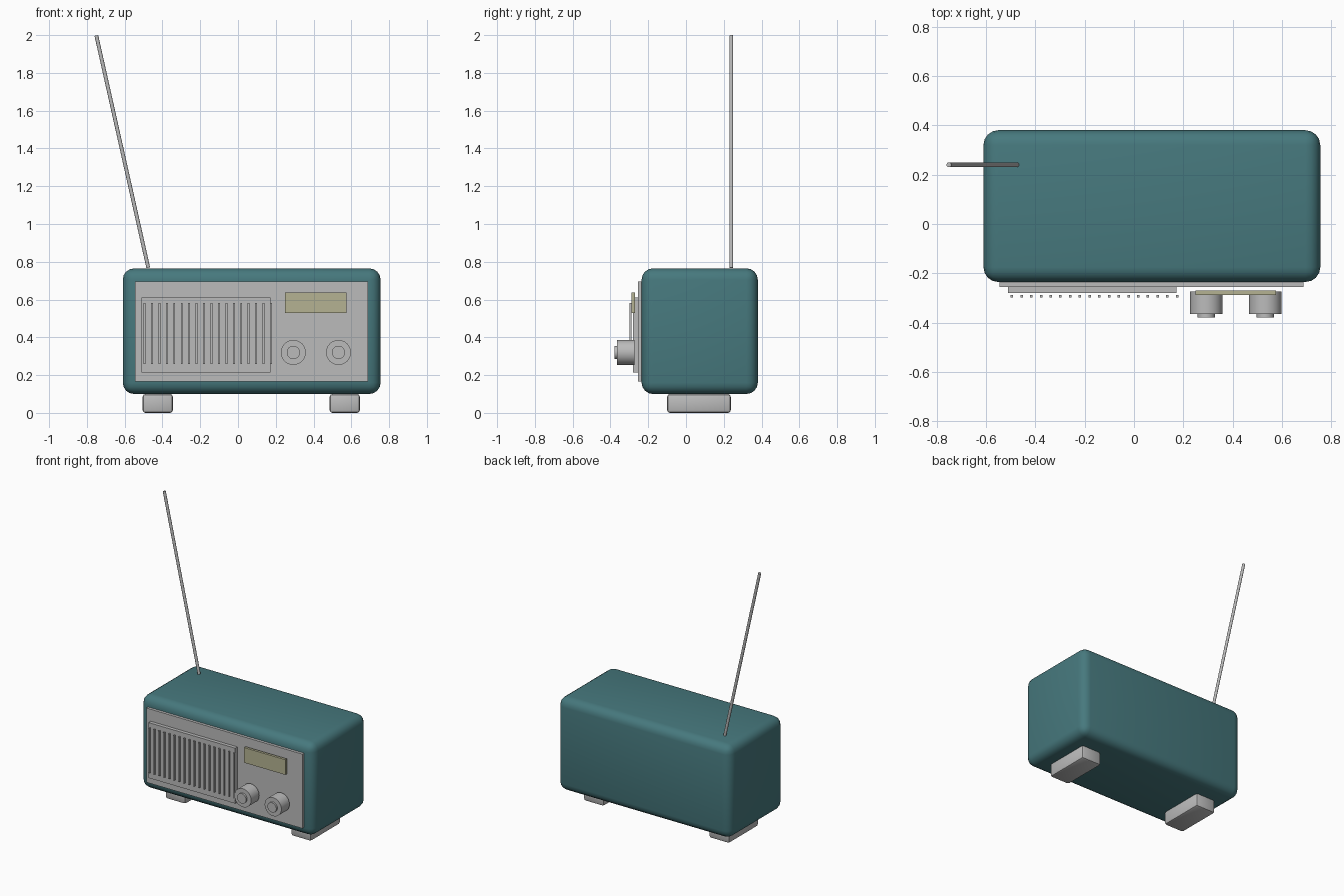
import bpy
import math
from mathutils import Vector

cube = bpy.data.objects.get("Cube")
if cube:
    bpy.data.objects.remove(cube, do_unlink=True)


def material(name, rgb):
    m = bpy.data.materials.new(name)
    m.use_nodes = True
    color = (*rgb, 1)
    m.diffuse_color = color
    m.node_tree.nodes["Principled BSDF"].inputs["Base Color"].default_value = color
    return m


teal = material("teal shell", (0.062, 0.19, 0.207))
silver = material("silver grey", (0.5, 0.5, 0.5))
cream = material("dial cream", (0.46, 0.45, 0.29))


def finish(ob, name, mat):
    ob.name = name
    ob.data.materials.append(mat)
    bpy.ops.object.shade_smooth_by_angle(angle=math.radians(35))
    return ob


def box(name, xs, ys, zs, mat, bevel=0, segments=3):
    """Box given by its extents on each axis, with optional rounded edges."""
    spans = (xs, ys, zs)
    bpy.ops.mesh.primitive_cube_add(size=1, location=[sum(s) / 2 for s in spans])
    ob = bpy.context.object
    ob.scale = [s[1] - s[0] for s in spans]
    bpy.ops.object.transform_apply(location=False, rotation=False, scale=True)
    if bevel:
        mod = ob.modifiers.new("rounded edges", "BEVEL")
        mod.width = bevel
        mod.segments = segments
        bpy.ops.object.modifier_apply(modifier=mod.name)
    return finish(ob, name, mat)


def rod(name, start, end, radius, mat, sides=32):
    """Cylinder running between two points."""
    a, b = Vector(start), Vector(end)
    bpy.ops.mesh.primitive_cylinder_add(
        vertices=sides, radius=radius, depth=(b - a).length, location=(a + b) / 2,
        rotation=(b - a).to_track_quat("Z", "Y").to_euler())
    return finish(bpy.context.object, name, mat)


# Cabinet and face plate
box("cabinet", (-0.61, 0.755), (-0.235, 0.38), (0.10, 0.765), teal, 0.06, 4)
box("face_panel", (-0.545, 0.687), (-0.255, -0.22), (0.165, 0.695), silver)

# Speaker grille with upright slats
box("speaker_plate", (-0.51, 0.173), (-0.28, -0.25), (0.215, 0.61), silver)
for i in range(18):
    x = -0.495 + i * 0.0394
    box(f"speaker_slat_{i + 1}", (x - 0.005, x + 0.005), (-0.298, -0.288),
        (0.26, 0.582), silver)

# Tuning dial
box("tuning_dial", (0.25, 0.575), (-0.288, -0.27), (0.53, 0.638), cream)

# Control knobs with raised caps
for side, x in (("right", 0.293), ("left", 0.532)):
    rod(f"knob_{side}", (x, -0.273, 0.32), (x, -0.365, 0.32), 0.066, silver)
    rod(f"knob_cap_{side}", (x, -0.36, 0.32), (x, -0.378, 0.32), 0.035, silver)

# Feet
for side, x in (("right", -0.425), ("left", 0.565)):
    box(f"foot_{side}", (x - 0.08, x + 0.08), (-0.10, 0.237), (0, 0.10), silver, 0.015, 2)

# Aerial
rod("antenna", (-0.475, 0.24, 0.768), (-0.75, 0.24, 1.998), 0.01, silver, 16)
